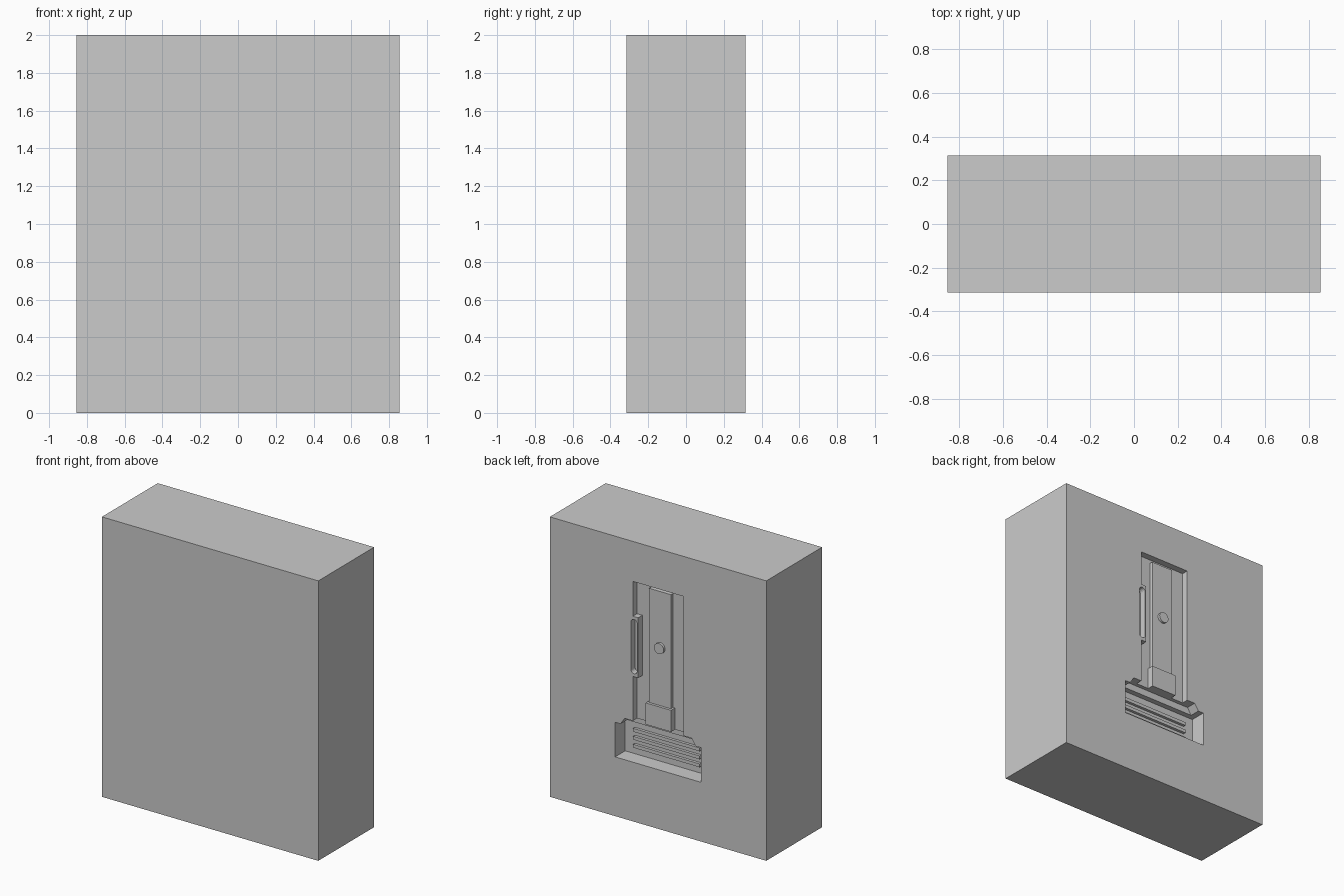
import bpy, bmesh, math

if "Cube" in bpy.data.objects:
    bpy.data.objects.remove(bpy.data.objects["Cube"])

BACK = 0.315  # y of the back face; depths are measured inward from it


def prism(name, outline, d0, d1):
    """Extrude an (x, z) outline between two depths below the back face."""
    bm = bmesh.new()
    verts = [bm.verts.new((x, BACK - d0, z)) for x, z in outline]
    face = bm.faces.new(verts)
    moved = bmesh.ops.extrude_face_region(bm, geom=[face])["geom"]
    bmesh.ops.translate(bm, vec=(0, d0 - d1, 0),
                        verts=[v for v in moved if isinstance(v, bmesh.types.BMVert)])
    bmesh.ops.recalc_face_normals(bm, faces=bm.faces)
    mesh = bpy.data.meshes.new(name)
    bm.to_mesh(mesh)
    bm.free()
    obj = bpy.data.objects.new(name, mesh)
    bpy.context.collection.objects.link(obj)
    return obj


def rect(x0, x1, z0, z1):
    return [(x0, z0), (x1, z0), (x1, z1), (x0, z1)]


def stadium(x, r, z0, z1, n=8):
    """Upright round-ended slot outline (a circle when z0 == z1)."""
    top = [(x + r * math.cos(math.pi * i / n), z1 + r * math.sin(math.pi * i / n))
           for i in range(n + (z0 != z1))]
    low = [(x - r * math.cos(math.pi * i / n), z0 - r * math.sin(math.pi * i / n))
           for i in range(n + (z0 != z1))]
    return top + low


def cut(target, cutter):
    cutter.hide_render = True
    mod = target.modifiers.new("cut", "BOOLEAN")
    mod.operation, mod.solver, mod.object = "DIFFERENCE", "EXACT", cutter
    bpy.context.view_layer.objects.active = target
    bpy.ops.object.modifier_apply(modifier=mod.name)
    bpy.data.objects.remove(cutter)


# Main block
block = prism("mould_block", rect(-0.855, 0.855, 0, 2), 0, 0.63)

# Recesses in the back face: long slot, sloped collar, deep base pocket, side groove
collar = [(-0.343, 0.60), (0.343, 0.60), (0.297, 0.67), (0.265, 0.718), (-0.265, 0.718), (-0.297, 0.67)]
collar[0], collar[1] = (-0.297, 0.60), (0.297, 0.60)
cut(block, prism("slot_cutter", rect(-0.2, 0.2, 0.70, 1.714), -0.05, 0.048))
cut(block, prism("collar_cutter", collar, -0.06, 0.075))
cut(block, prism("pocket_cutter", rect(-0.34, 0.34, 0.423, 0.67), -0.07, 0.114))
cut(block, prism("groove_cutter", stadium(0.191, 0.024, 1.08, 1.42), -0.08, 0.047))

# Raised details on the slot floor
prism("centre_strip", rect(-0.086, 0.086, 0.73, 1.687), 0.022, 0.06)
prism("lower_pad", rect(-0.1, 0.1, 0.718, 0.872), 0.003, 0.08)
prism("round_button", stadium(-0.002, 0.038, 1.285, 1.285, 12), 0.005, 0.06)

# Grooved tab against the slot side
tab = prism("side_tab", rect(0.158, 0.2, 1.035, 1.465), 0.001, 0.06)
cut(tab, prism("tab_groove_cutter", stadium(0.191, 0.024, 1.08, 1.42), -0.05, 0.1))

# Horizontal ribs on the pocket floor
for i in range(3):
    z = 0.6 - 0.057 * i
    prism(f"rib_{i + 1}", rect(-0.263, 0.263, z - 0.012, z + 0.012), 0.094, 0.13)
